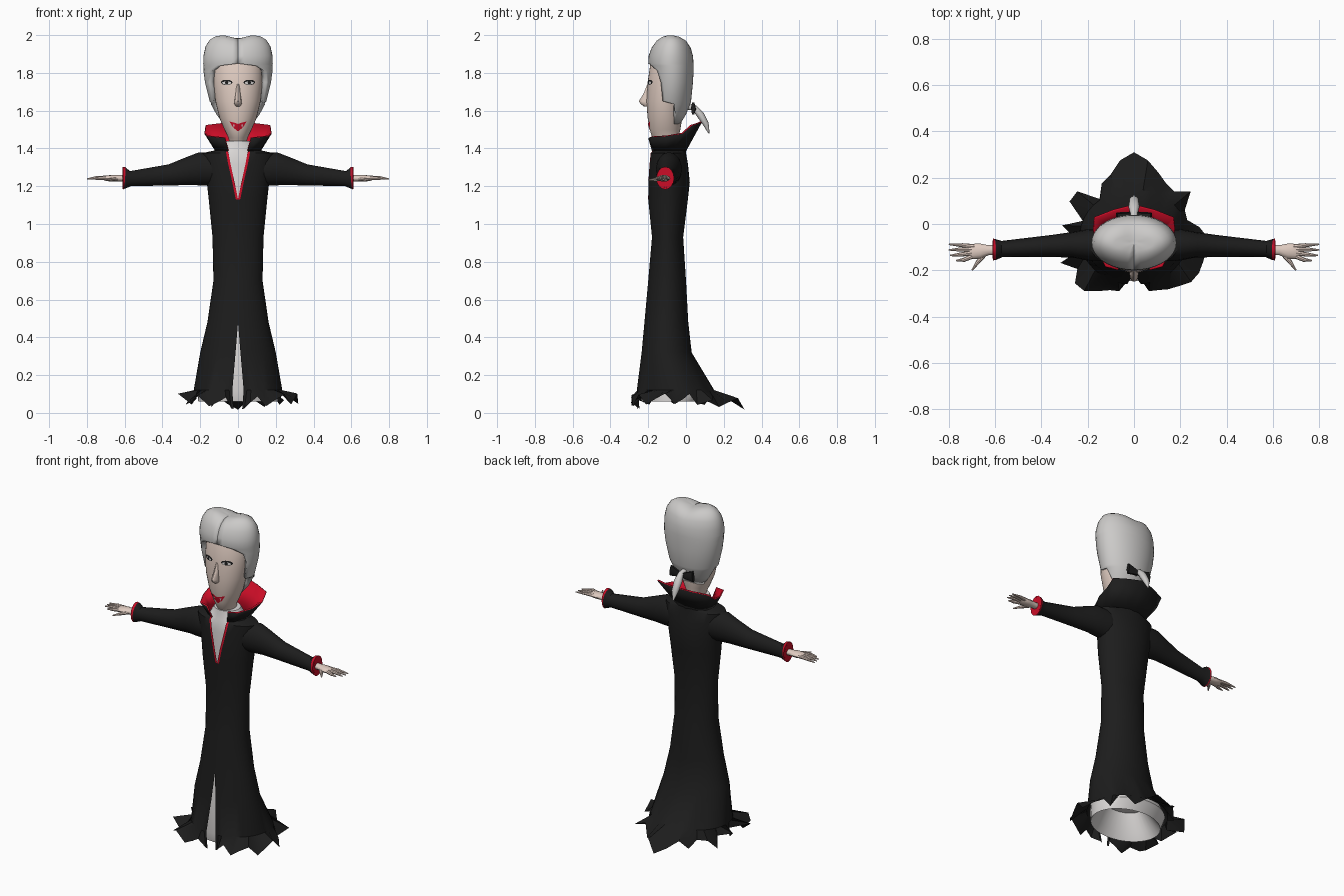
import bpy, math
from mathutils import Vector

if "Cube" in bpy.data.objects:
    bpy.data.objects.remove(bpy.data.objects["Cube"])


def mat(name, r, g, b):
    m = bpy.data.materials.new(name)
    m.diffuse_color = (r, g, b, 1)
    m.use_nodes = True
    m.node_tree.nodes["Principled BSDF"].inputs["Base Color"].default_value = m.diffuse_color
    return m


BLACK = mat("black_cloth", .012, .012, .012)
RED = mat("red_lining", .6, .004, .02)
SKIN = mat("pale_skin", .74, .6, .53)
HAIR = mat("grey_hair", .6, .59, .58)
WHITE = mat("white_linen", .7, .68, .67)


def skin(name, rows, mats, closed=True, caps=(False, False), pick=None, angle=40, flip=False):
    """Join rows of points into a surface; pick(row, column) gives the material index."""
    n = len(rows[0])
    verts = [tuple(p) for r in rows for p in r]
    faces, idx = [], []
    for i in range(len(rows) - 1):
        for j in range(n if closed else n - 1):
            k = (j + 1) % n
            f = (i * n + j, i * n + k, (i + 1) * n + k, (i + 1) * n + j)
            faces.append(f[::-1] if flip else f)
            idx.append(pick(i, j) if pick else 0)
    last = (len(rows) - 1) * n
    for on, f, m in ((caps[0], tuple(range(n))[::-1], 0),
                     (caps[1], tuple(range(last, last + n)), len(mats) - 1)):
        if on:
            faces.append(f[::-1] if flip else f)
            idx.append(m)
    me = bpy.data.meshes.new(name)
    me.from_pydata(verts, [], faces)
    for m in mats:
        me.materials.append(m)
    me.polygons.foreach_set("material_index", idx)
    me.shade_smooth()
    me.set_sharp_from_angle(angle=math.radians(angle))
    ob = bpy.data.objects.new(name, me)
    bpy.context.collection.objects.link(ob)
    return ob


def ring(z, rx, yf, yb, a0=0, ts=None, n=32):
    """Oval row from front to back; a0 is the half angle left open at the front."""
    ts = ts or [i / n for i in range(n)]
    yc, ry = (yf + yb) / 2, (yb - yf) / 2
    angs = [a0 + t * (2 * math.pi - 2 * a0) for t in ts]
    return [(rx * math.sin(a), yc - ry * math.cos(a), z) for a in angs]


def tube(name, pts, radii, mats, n=12, pick=None):
    """Sweep ovals (side, up) along a path."""
    P = [Vector(p) for p in pts]
    rows = []
    for i, p in enumerate(P):
        t = (P[min(i + 1, len(P) - 1)] - P[max(i - 1, 0)]).normalized()
        s = t.cross(Vector((0, 0, 1))).normalized()
        u = s.cross(t)
        a, b = radii[i]
        rows.append([p + s * a * math.cos(q) + u * b * math.sin(q)
                     for q in (2 * math.pi * j / n for j in range(n))])
    return skin(name, rows, mats, caps=(True, True), pick=pick, flip=True)


def solidify(ob, thick, inner=0):
    m = ob.modifiers.new("thickness", 'SOLIDIFY')
    m.thickness, m.offset = thick, -1
    m.material_offset = m.material_offset_rim = inner


# Robe: slit at the bottom, V at the neck, ragged hem
robe_rows = [(.12, .235, -.262, .15, .03), (.32, .2, -.235, .03, .013), (.48, .162, -.22, .012, 0),
             (.7, .13, -.2, 0, 0), (.93, .135, -.18, -.015, 0), (1.13, .155, -.2, .01, 0),
             (1.22, .165, -.2, .02, .018), (1.32, .185, -.195, .01, .04),
             (1.375, .19, -.19, 0, .05), (1.39, .12, -.185, 0, .055)]
hem_r = [.17, .22, .23, .25, .27, .3, .31, .31, .315, .32, .29, .25, .26, .33, .28, .29, .32, .36, .39,
         .36, .31, .29, .24, .33, .33, .24, .32, .25, .22, .33, .27, .31, .3, .26, .23, .22, .18]
ts = [0, .012] + [i / 36 for i in range(1, 36)] + [.988, 1]
rows = [ring(z, rx, yf, yb, math.asin(hw / rx), ts) for z, rx, yf, yb, hw in robe_rows]
hem = []
for t in ts:
    i = round(t * 36)
    a = .13 + t * (2 * math.pi - .26)
    hem.append((hem_r[i] * math.sin(a), -.08 - hem_r[i] * math.cos(a),
                .045 + .03 * abs(math.sin(a)) + (i % 3 - 1) * .028))
skin("robe", [hem] + rows, [BLACK, RED], closed=False,
     pick=lambda i, j: int(i >= 6 and j in (0, len(ts) - 2)))

# Gown under the robe, hollow at the foot
gown = [ring(.2, .12, -.17, .0), ring(.1, .18, -.21, .06), ring(.06, .21, -.235, .09)]
for z, rx, yf, yb, hw in robe_rows:
    yc, ry = (yf + yb) / 2, (yb - yf) / 2 * .93
    gown.append(ring(z - .004, rx * .92, yc - ry, yc + ry))
gown.append(ring(1.44, .075, -.17, -.03))
skin("gown", gown, [WHITE], caps=(True, True))

# Standing collar, red inside
top = [(.07, -.2, 1.455), (.125, -.185, 1.46), (.165, -.1, 1.465), (.178, -.02, 1.478),
       (.172, .03, 1.52), (.09, .062, 1.53), (0, .085, 1.54)]
base = [(.052, -.18, 1.385), (.085, -.16, 1.385), (.115, -.11, 1.385), (.12, -.07, 1.385),
        (.105, -.04, 1.385), (.06, -.01, 1.385), (0, 0, 1.385)]


def both_sides(half):
    return half + [(-x, y, z) for x, y, z in half[-2::-1]]


collar = skin("collar", [both_sides(base), both_sides(top)], [BLACK, RED], closed=False, angle=25)
solidify(collar, .008, 1)

# Head and nose
head_rows = [(1.38, .05, -.15, -.04), (1.44, .048, -.165, -.04), (1.455, .05, -.178, -.04),
             (1.5, .072, -.192, -.03), (1.56, .098, -.203, -.02), (1.65, .12, -.21, -.01),
             (1.75, .13, -.203, 0), (1.84, .128, -.19, 0), (1.92, .1, -.16, -.02)]
skin("head", [ring(*r) for r in head_rows], [SKIN], caps=(True, True))
skin("nose", [ring(*r, n=12) for r in
              [(1.622, .01, -.222, -.18), (1.635, .02, -.24, -.18), (1.65, .019, -.25, -.18),
               (1.69, .013, -.225, -.18), (1.74, .009, -.205, -.18)]], [SKIN], caps=(True, True))


def on_face(x, z, lift):
    for a, b in zip(head_rows, head_rows[1:]):
        if a[0] <= z <= b[0]:
            f = (z - a[0]) / (b[0] - a[0])
            rx, yf, yb = (a[k] + f * (b[k] - a[k]) for k in (1, 2, 3))
            return (x, (yf + yb) / 2 - (yb - yf) / 2 * math.sqrt(1 - (x / rx) ** 2) - lift, z)


def plate(name, outline, m, lift):
    """Thin painted patch that follows the face."""
    cx = sum(p[0] for p in outline) / len(outline)
    cz = sum(p[1] for p in outline) / len(outline)
    rows = [[on_face(cx + (x - cx) * k, cz + (z - cz) * k, lift) for x, z in outline]
            for k in (1, .5, .02)]
    skin(name, rows, [m], caps=(False, True))


def oval(x, z, a, b, n=14):
    return [(x + a * math.cos(2 * math.pi * i / n), z + b * math.sin(2 * math.pi * i / n))
            for i in range(n)]


for s, side in ((1, "left"), (-1, "right")):
    plate(side + "_eye_rim", oval(s * .06, 1.75, .031, .014), BLACK, .003)
    plate(side + "_eye_white", oval(s * .06, 1.747, .024, .008), WHITE, .005)
    plate(side + "_iris", oval(s * .06, 1.748, .009, .008), BLACK, .007)
    plate(side + "_fang", [(s * .022 - .005, 1.528), (s * .022, 1.508), (s * .022 + .005, 1.528)],
          WHITE, .006)
plate("mouth", [(-.046, 1.543), (-.025, 1.51), (0, 1.49), (.025, 1.51), (.046, 1.543),
                (.015, 1.535), (0, 1.53), (-.015, 1.535)], RED, .003)

# Hair: swept back, open around the face, with two crests on top
hair_rows = [(1.53, .085, -.15, -.03, 118), (1.58, .12, -.165, 0, 108), (1.635, .145, -.18, .022, 98),
             (1.65, .15, -.182, .027, 64), (1.75, .175, -.19, .037, 60), (1.81, .183, -.195, .04, 50),
             (1.838, .184, -.198, .04, 30), (1.85, .184, -.2, .04, 0), (1.89, .183, -.198, .037, 0),
             (1.94, .172, -.182, .025, 0), (1.975, .15, -.16, .005, 0), (1.993, .12, -.135, -.025, 0),
             (2.0, .085, -.115, -.05, 0), (2.0, .02, -.09, -.07, 0)]
rows = []
for z, rx, yf, yb, deg in hair_rows:
    r = ring(z, rx, yf, yb, math.radians(deg), [i / 36 for i in range(37)])
    rows.append([(x, y, h - max(0, min(1, (z - 1.9) / .1)) * .018 * math.exp(-(x / .05) ** 2))
                 for x, y, h in r])
solidify(skin("hair", rows, [HAIR], closed=False, caps=(False, True), angle=60), .042)

# Ponytail and bow
tube("ponytail", [(0, .01, 1.62), (0, .045, 1.615), (0, .075, 1.58), (0, .105, 1.53), (0, .122, 1.48)],
     [(.015, .015), (.016, .016), (.024, .02), (.02, .016), (.003, .003)], [HAIR])
for s, side in ((1, "left"), (-1, "right")):
    tube(side + "_bow_loop", [(0, .042, 1.605), (s * .075, .038, 1.612)],
         [(.012, .012), (.012, .036)], [BLACK], n=6)

# Sleeves, hands and fingers
fingers = [("index", (.7, -.14, 1.242), (.735, -.155, 1.242), (.768, -.158, 1.238)),
           ("middle", (.7, -.125, 1.245), (.75, -.132, 1.245), (.795, -.136, 1.238)),
           ("ring", (.7, -.11, 1.245), (.75, -.11, 1.245), (.8, -.112, 1.238)),
           ("little", (.69, -.098, 1.243), (.74, -.092, 1.243), (.8, -.088, 1.238)),
           ("thumb", (.645, -.13, 1.238), (.675, -.165, 1.235), (.7, -.2, 1.232))]
for s, side in ((1, "left"), (-1, "right")):
    tube(side + "_sleeve",
         [(s * x, y, z) for x, y, z in
          [(.12, -.09, 1.29), (.2, -.09, 1.292), (.26, -.09, 1.28), (.36, -.095, 1.26),
           (.57, -.108, 1.24), (.6, -.11, 1.243), (.61, -.11, 1.243), (.611, -.11, 1.243),
           (.606, -.11, 1.243)]],
         [(.07, .088), (.068, .088), (.056, .075), (.047, .056), (.035, .04), (.046, .058),
          (.047, .06), (.039, .05), (.035, .045)],
         [BLACK, RED, WHITE], n=16, pick=lambda i, j: int(i >= 5))
    tube(side + "_hand", [(s * x, y, 1.242) for x, y in
                          [(.59, -.112), (.63, -.113), (.665, -.117), (.7, -.119), (.715, -.119)]],
         [(.022, .018), (.022, .017), (.033, .018), (.033, .014), (.024, .008)], [SKIN])
    for name, *path in fingers:
        tube(f"{side}_{name}_finger", [(s * x, y, z) for x, y, z in path],
             [(.011, .011), (.009, .009), (.003, .003)], [SKIN], n=8)
